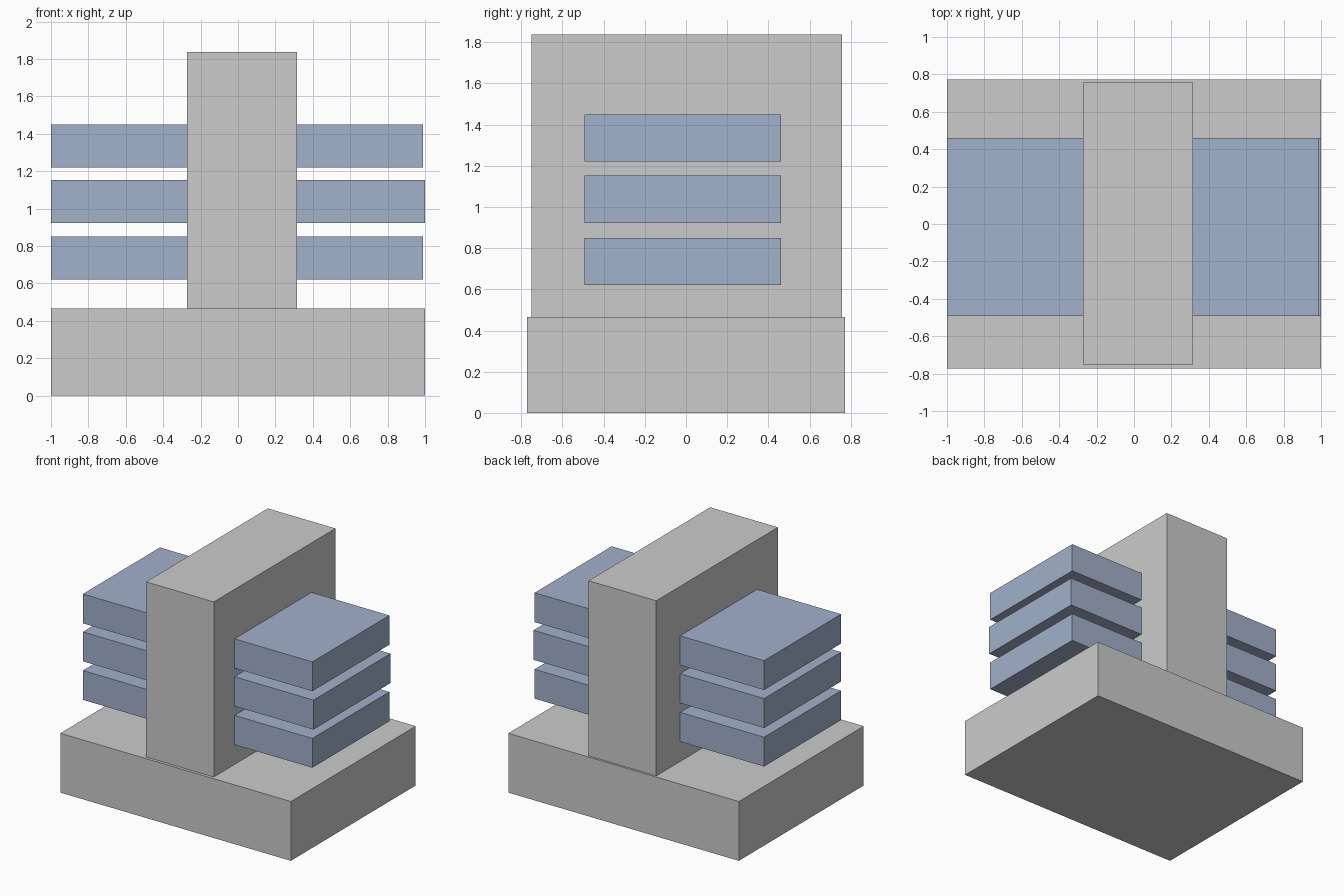
import bpy

if "Cube" in bpy.data.objects:
    bpy.data.objects.remove(bpy.data.objects["Cube"])


def material(name, rgb):
    m = bpy.data.materials.new(name)
    m.diffuse_color = (*rgb, 1)
    m.use_nodes = True
    m.node_tree.nodes["Principled BSDF"].inputs["Base Color"].default_value = m.diffuse_color
    return m


def box(name, x, y, z, mat=None):
    """Box spanning the given (min, max) range on each axis."""
    spans = (x, y, z)
    bpy.ops.mesh.primitive_cube_add(size=1, location=[(a + b) / 2 for a, b in spans])
    ob = bpy.context.object
    ob.name = name
    ob.scale = [b - a for a, b in spans]
    bpy.ops.object.transform_apply(location=False, rotation=False, scale=True)
    if mat:
        ob.data.materials.append(mat)
    return ob


tan = material("tan", (0.58, 0.47, 0.20))
blue = material("blue", (0.36, 0.44, 0.59))

# Wide plinth
box("base", (-1, 1), (-0.773, 0.773), (0, 0.465))

# Tall central slab standing on the plinth
box("central_tower", (-0.272, 0.315), (-0.75, 0.757), (0.465, 1.838))

# Three floating floors passing through the tower
floors = [(0.62, 0.85, 0.99), (0.922, 1.153, 1.0), (1.22, 1.45, 0.99)]
for i, (bottom, top, right) in enumerate(floors, 1):
    box(f"floor_{i}", (-1, right), (-0.493, 0.461), (bottom, top), blue)
